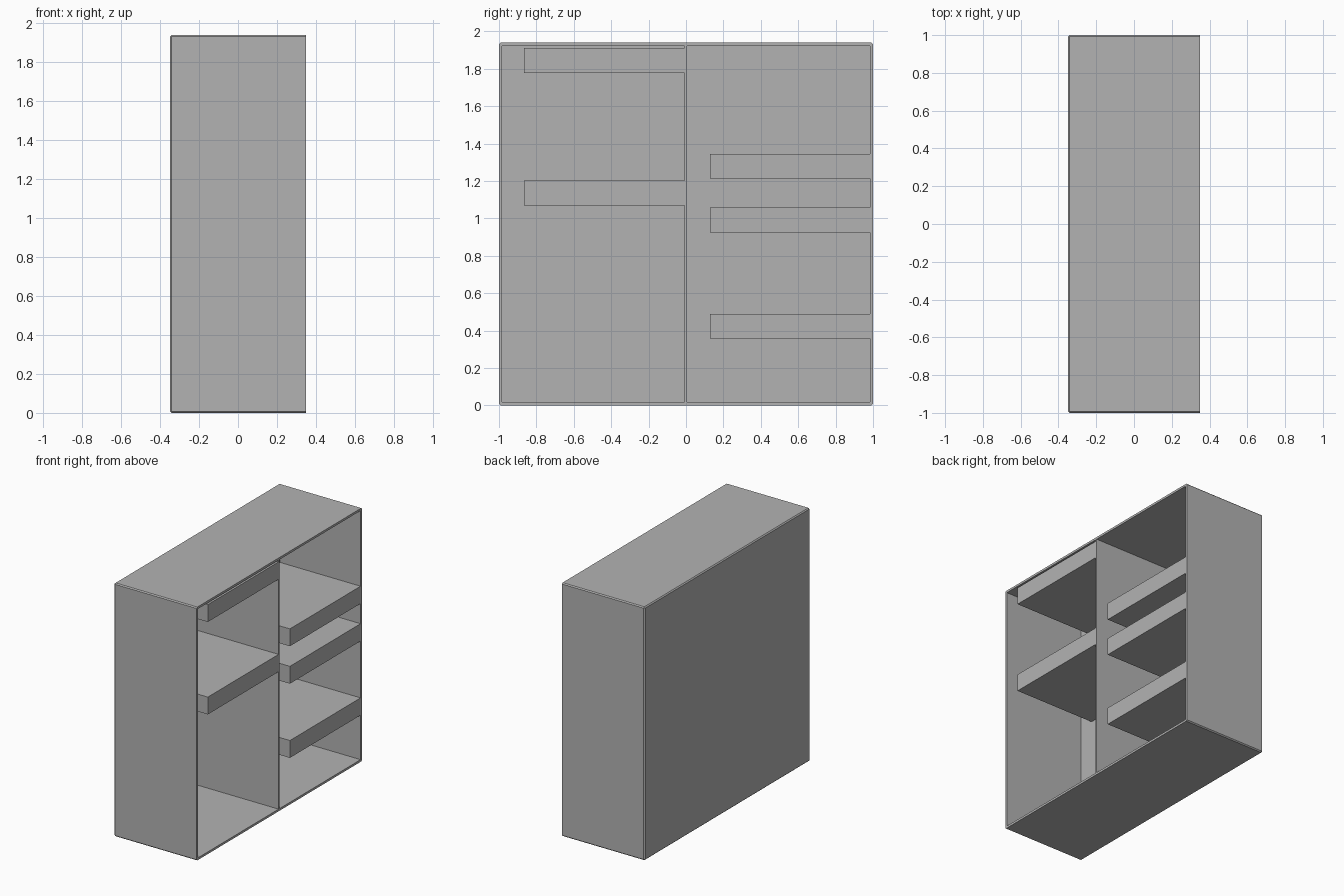
import bpy
import bmesh
from mathutils import Vector

old = bpy.data.objects.get("Cube")
if old:
    bpy.data.objects.remove(old, do_unlink=True)

DEPTH, WIDTH, HEIGHT = 0.70, 2.0, 1.94
WALL, CHAMFER = 0.017, 0.008
FRONT_X = DEPTH / 2
BACK_X = -FRONT_X + WALL

# One plain grey for everything
GREY = (0.45, 0.45, 0.45, 1.0)
grey = bpy.data.materials.new("plain grey")
grey.use_nodes = True
grey.diffuse_color = GREY
grey.node_tree.nodes["Principled BSDF"].inputs["Base Color"].default_value = GREY


def box_bmesh(low, high):
    bm = bmesh.new()
    bmesh.ops.create_cube(bm, size=1)
    low, high = Vector(low), Vector(high)
    for v in bm.verts:
        v.co = (low + high) / 2 + v.co * (high - low)
    return bm


def finish(bm, name):
    bmesh.ops.recalc_face_normals(bm, faces=bm.faces)
    mesh = bpy.data.meshes.new(name)
    bm.to_mesh(mesh)
    bm.free()
    mesh.materials.append(grey)
    obj = bpy.data.objects.new(name, mesh)
    bpy.context.collection.objects.link(obj)
    return obj


def board(name, y0, y1, z0, z1):
    return finish(box_bmesh((BACK_X, y0, z0), (FRONT_X, y1, z1)), name)


# Cabinet shell: chamfered box, hollowed from its open +x side
bm = box_bmesh((-FRONT_X, -WIDTH / 2, 0), (FRONT_X, WIDTH / 2, HEIGHT))
outer_edges = [e for e in bm.edges if any(v.co.x < 0 for v in e.verts)]
bmesh.ops.bevel(bm, geom=outer_edges, offset=CHAMFER, segments=1,
                affect='EDGES', clamp_overlap=True)
bm.normal_update()
opening = max(bm.faces, key=lambda f: f.calc_center_median().x)
bmesh.ops.inset_region(bm, faces=[opening], thickness=WALL, use_even_offset=True)
cavity = bmesh.ops.extrude_discrete_faces(bm, faces=[opening])["faces"][0]
for v in cavity.verts:
    v.co.x = BACK_X
finish(bm, "cabinet_shell")

# Upright divider between the two bays
board("divider", -0.009, 0.005, WALL, HEIGHT - WALL)

# Thick shelves: front bay hangs off the divider, rear bay off the end wall
for i, top in enumerate((1.91, 1.202)):
    board(f"front_bay_shelf_{i + 1}", -0.865, -0.009, top - 0.133, top)
for i, top in enumerate((1.345, 1.058, 0.49)):
    board(f"rear_bay_shelf_{i + 1}", 0.128, 0.984, top - 0.133, top)
